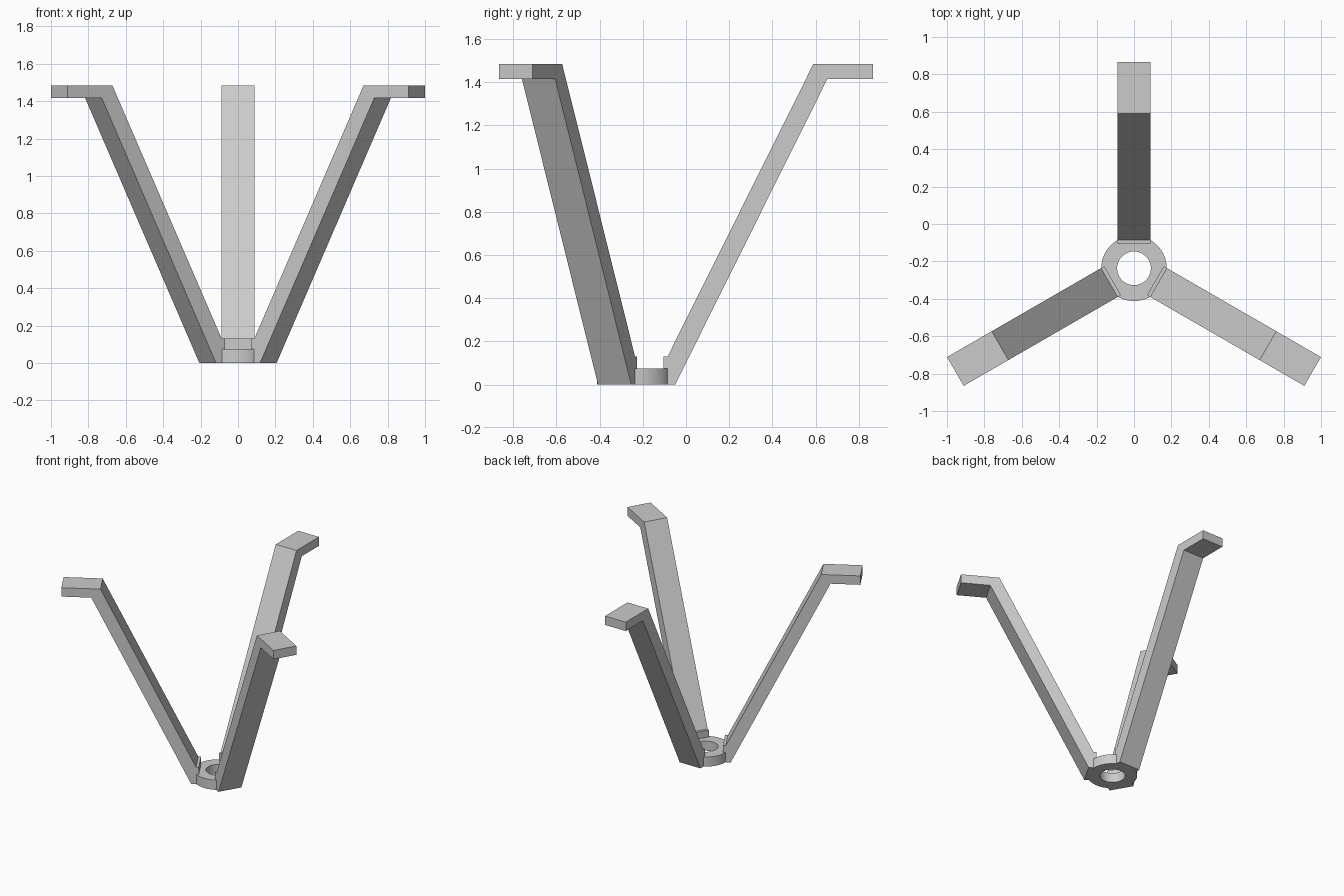
import bpy
import bmesh
import math
from mathutils import Matrix, Vector

cube = bpy.data.objects.get("Cube")
if cube:
    bpy.data.objects.remove(cube, do_unlink=True)

HUB = Vector((0, -0.237, 0))
HALF_WIDTH = 0.089

# Single plain grey
grey = bpy.data.materials.new("light_grey")
grey.use_nodes = True
colour = (0.6, 0.6, 0.6, 1)
grey.diffuse_color = colour
grey.node_tree.nodes["Principled BSDF"].inputs["Base Color"].default_value = colour


def make_object(name, bm):
    bmesh.ops.recalc_face_normals(bm, faces=bm.faces)
    mesh = bpy.data.meshes.new(name)
    bm.to_mesh(mesh)
    bm.free()
    mesh.materials.append(grey)
    obj = bpy.data.objects.new(name, mesh)
    bpy.context.collection.objects.link(obj)
    return obj


def add_hub_ring(inner, outer, height):
    """Rectangular section spun about the hub axis."""
    bm = bmesh.new()
    section = [(inner, 0), (outer, 0), (outer, height), (inner, height)]
    verts = [bm.verts.new((r, 0, z)) for r, z in section]
    edges = [bm.edges.new((verts[i], verts[i - 1])) for i in range(len(verts))]
    bmesh.ops.spin(bm, geom=verts + edges, cent=(0, 0, 0), axis=(0, 0, 1),
                   angle=math.tau, steps=64, use_duplicate=False)
    bmesh.ops.remove_doubles(bm, verts=bm.verts, dist=0.0001)
    ring = make_object("hub_ring", bm)
    ring.location = HUB
    bpy.ops.object.select_all(action="DESELECT")
    ring.select_set(True)
    bpy.context.view_layer.objects.active = ring
    bpy.ops.object.shade_smooth_by_angle(angle=math.radians(35))


def add_arm(name, angle):
    """Side profile (distance from hub, height) extruded to the arm width."""
    profile = [(0.132, 0), (0.187, 0), (0.892, 1.416), (1.103, 1.416),
               (1.103, 1.485), (0.827, 1.485), (0.152, 0.13), (0.132, 0.13)]
    bm = bmesh.new()
    side = bm.faces.new([bm.verts.new((r, -HALF_WIDTH, z)) for r, z in profile])
    extruded = bmesh.ops.extrude_face_region(bm, geom=[side], use_keep_orig=True)
    moved = [v for v in extruded["geom"] if isinstance(v, bmesh.types.BMVert)]
    bmesh.ops.translate(bm, verts=moved, vec=(0, 2 * HALF_WIDTH, 0))
    bmesh.ops.transform(bm, verts=bm.verts,
                        matrix=Matrix.Rotation(math.radians(angle), 4, "Z"))
    arm = make_object(name, bm)
    arm.location = HUB


# Hub with three evenly spaced arms
add_hub_ring(0.09, 0.175, 0.075)
for name, angle in (("back_arm", 90), ("right_arm", 210), ("left_arm", 330)):
    add_arm(name, angle)
